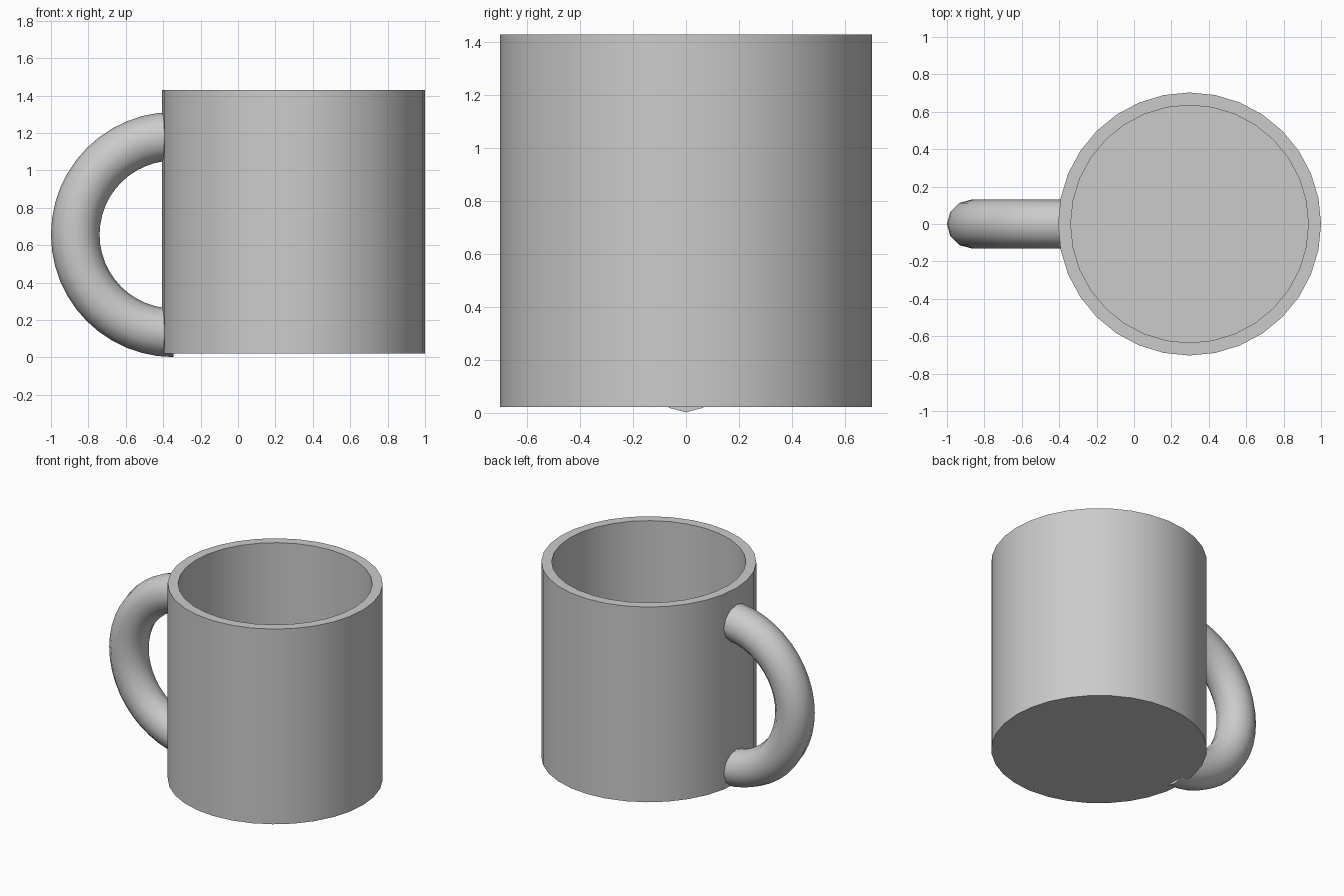
import bpy, bmesh
from math import sin, cos, pi, radians

if "Cube" in bpy.data.objects:
    bpy.data.objects.remove(bpy.data.objects["Cube"])


def make_object(name, bm):
    bmesh.ops.recalc_face_normals(bm, faces=bm.faces)
    mesh = bpy.data.meshes.new(name)
    bm.to_mesh(mesh)
    bm.free()
    obj = bpy.data.objects.new(name, mesh)
    bpy.context.collection.objects.link(obj)
    bpy.ops.object.select_all(action='DESELECT')
    obj.select_set(True)
    bpy.context.view_layer.objects.active = obj
    bpy.ops.object.shade_smooth_by_angle(angle=radians(35))
    return obj


def loft(name, rings):
    """Skin a row of vertex rings and cap both ends."""
    bm = bmesh.new()
    loops = [[bm.verts.new(p) for p in ring] for ring in rings]
    n = len(loops[0])
    for a, b in zip(loops, loops[1:]):
        for i in range(n):
            j = (i + 1) % n
            bm.faces.new((a[i], a[j], b[j], b[i]))
    bm.faces.new(loops[0][::-1])
    bm.faces.new(loops[-1])
    return make_object(name, bm)


# Cup body: outer wall, flat rim, inner wall and floor
CUP_X, SIDES = 0.297, 32
profile = [(0.703, 0.022), (0.703, 1.43), (0.635, 1.43), (0.635, 0.09)]
loft("cup_body", [[(CUP_X + r * cos(2 * pi * i / SIDES), r * sin(2 * pi * i / SIDES), z)
                   for i in range(SIDES)] for r, z in profile])

# Handle: half ring whose ends are buried in the cup wall
HX, HZ, MAJOR, MINOR, STEPS, TUBE = -0.345, 0.657, 0.525, 0.13, 24, 12
rings = []
for s in range(STEPS + 1):
    a = pi / 2 + pi * s / STEPS
    ring = []
    for t in range(TUBE):
        b = 2 * pi * t / TUBE
        r = MAJOR + MINOR * cos(b)
        ring.append((HX + r * cos(a), MINOR * sin(b), HZ + r * sin(a)))
    rings.append(ring)
loft("handle", rings)
